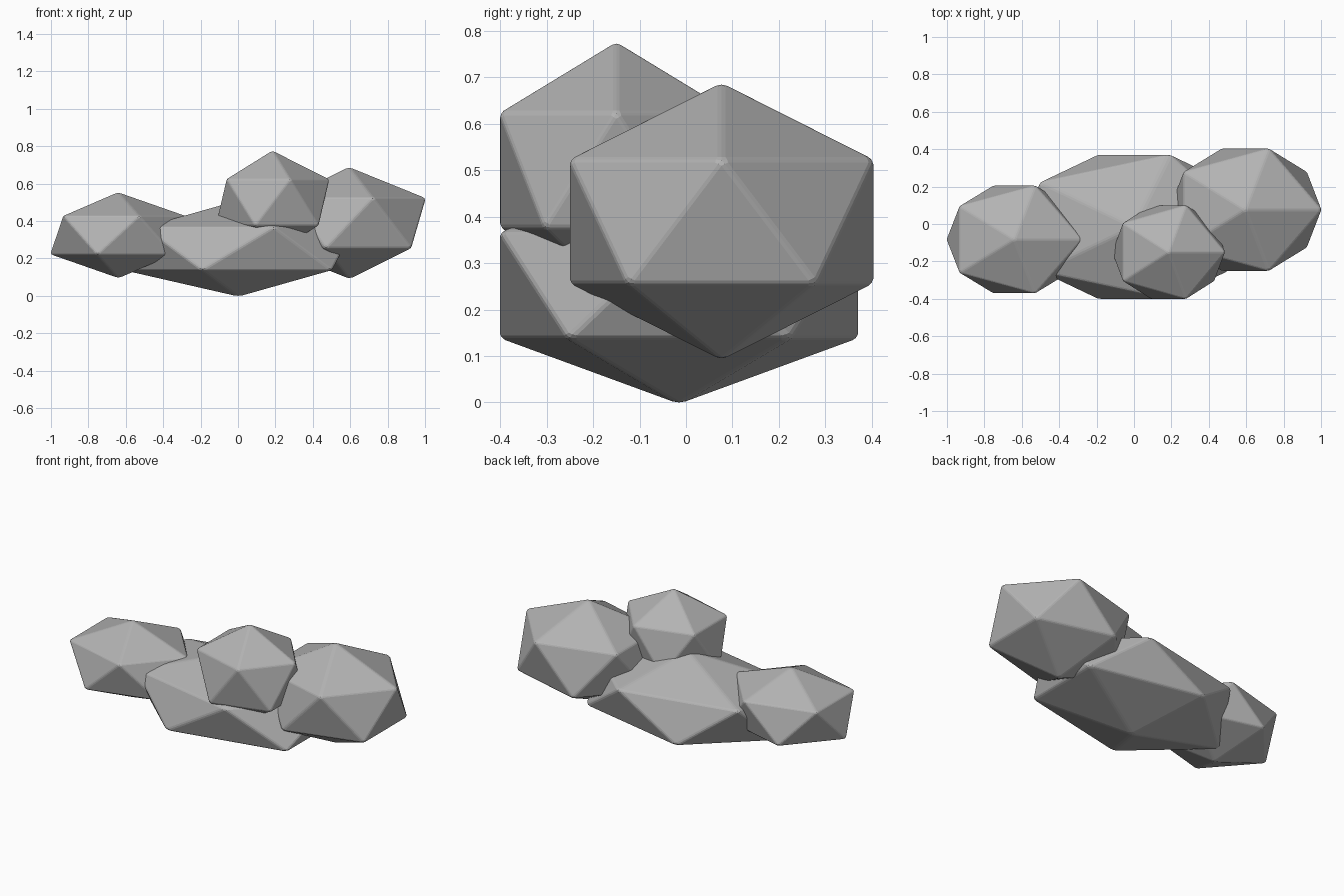
import bpy, bmesh
from mathutils import Vector

if "Cube" in bpy.data.objects:
    bpy.data.objects.remove(bpy.data.objects["Cube"])

stone = bpy.data.materials.new("grey_stone")
stone.diffuse_color = (0.45, 0.45, 0.45, 1)
stone.use_nodes = True
stone.node_tree.nodes["Principled BSDF"].inputs["Base Color"].default_value = stone.diffuse_color


def boulder(name, low, high):
    """Twenty-sided rock with softened edges, fitted to a bounding box."""
    low, high = Vector(low), Vector(high)
    bm = bmesh.new()
    bmesh.ops.create_icosphere(bm, subdivisions=1, radius=1)
    bmesh.ops.bevel(bm, geom=bm.edges[:], offset=0.024, segments=2,
                    profile=0.5, affect='EDGES')
    half = [max(abs(v.co[i]) for v in bm.verts) for i in range(3)]
    centre, size = (low + high) / 2, (high - low) / 2
    for v in bm.verts:
        v.co = [centre[i] + v.co[i] / half[i] * size[i] for i in range(3)]
    bmesh.ops.recalc_face_normals(bm, faces=bm.faces[:])
    mesh = bpy.data.meshes.new(name)
    bm.to_mesh(mesh)
    bm.free()
    mesh.materials.append(stone)
    bpy.context.collection.objects.link(bpy.data.objects.new(name, mesh))


# Wide flat rock at the bottom, one at each end, a small one on top
boulder("base_rock", (-0.615, -0.40, 0.0), (0.615, 0.37, 0.505))
boulder("left_rock", (-1.0, -0.37, 0.098), (-0.28, 0.205, 0.55))
boulder("right_rock", (0.19, -0.25, 0.095), (1.0, 0.403, 0.684))
boulder("top_rock", (-0.115, -0.40, 0.228), (0.485, 0.10, 0.772))
